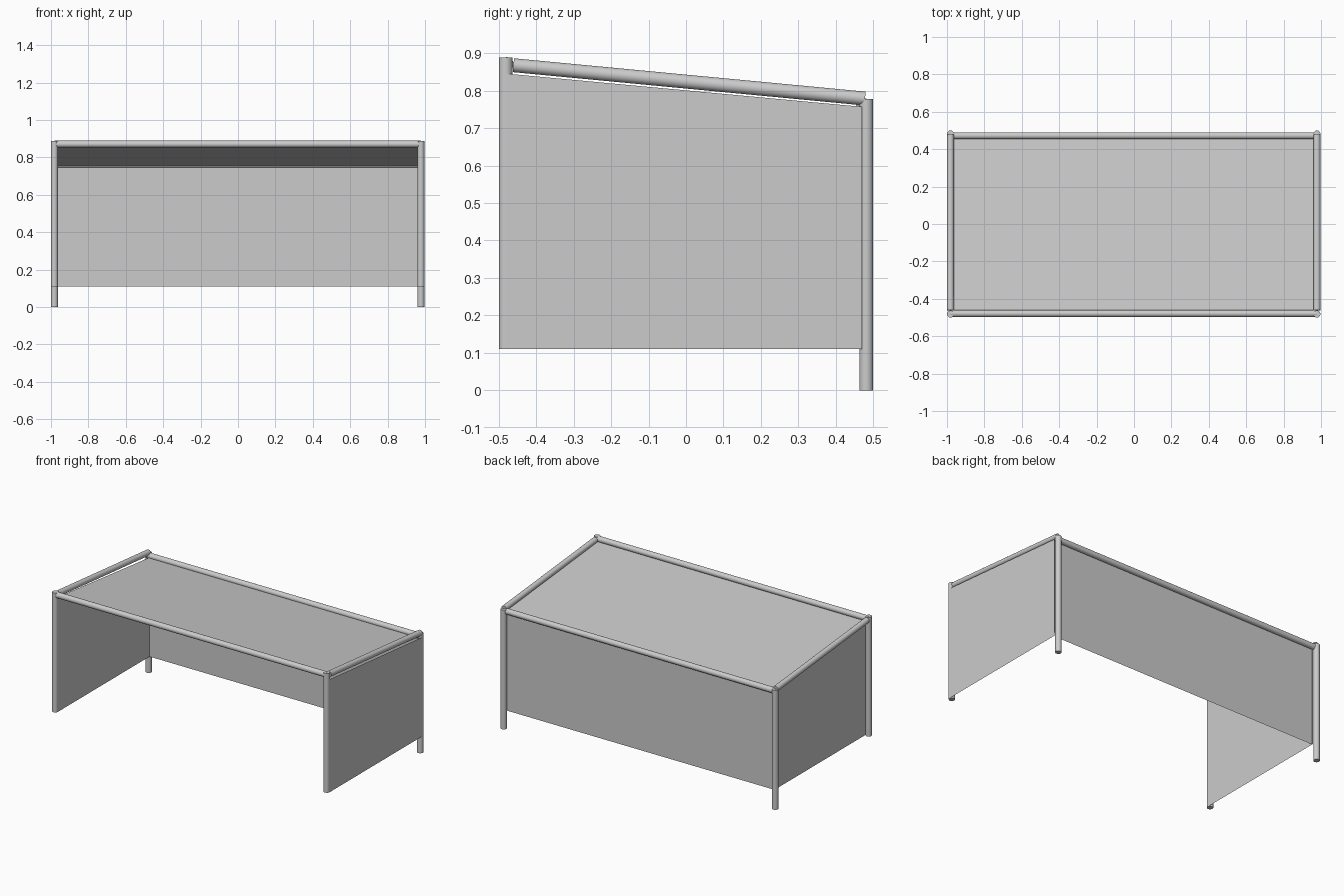
import bpy
import bmesh
from math import radians
from mathutils import Vector

cube = bpy.data.objects.get("Cube")
if cube:
    bpy.data.objects.remove(cube)

grey = bpy.data.materials.new("light_grey")
grey.use_nodes = True
colour = (0.6, 0.6, 0.6, 1)
grey.diffuse_color = colour
grey.node_tree.nodes["Principled BSDF"].inputs["Base Color"].default_value = colour

RADIUS = 0.0185


def finish(name, bm):
    mesh = bpy.data.meshes.new(name)
    bm.to_mesh(mesh)
    bm.free()
    mesh.materials.append(grey)
    obj = bpy.data.objects.new(name, mesh)
    bpy.context.collection.objects.link(obj)
    return obj


def tube(name, start, end):
    """Capped round tube between two points."""
    start, end = Vector(start), Vector(end)
    axis = end - start
    bm = bmesh.new()
    bmesh.ops.create_cone(bm, cap_ends=True, segments=32, radius1=RADIUS,
                          radius2=RADIUS, depth=axis.length)
    obj = finish(name, bm)
    obj.rotation_euler = axis.to_track_quat("Z", "Y").to_euler()
    obj.location = (start + end) / 2
    bpy.ops.object.select_all(action="DESELECT")
    obj.select_set(True)
    bpy.context.view_layer.objects.active = obj
    bpy.ops.object.shade_smooth_by_angle(angle=radians(40))


def sheet(name, corners):
    """Thin flat panel."""
    bm = bmesh.new()
    bm.faces.new([bm.verts.new(c) for c in corners])
    finish(name, bm)


FRONT, BACK = -0.4815, 0.4815
LOW, HIGH_FRONT, HIGH_BACK = 0.11, 0.888, 0.778
RIGHT, LEFT = -0.9815, 0.978
INNER_RIGHT, INNER_BACK = RIGHT + RADIUS, BACK - RADIUS

# Legs and sloping side rails
for side, x in (("right", RIGHT), ("left", LEFT)):
    tube(f"front_leg_{side}", (x, FRONT, LOW), (x, FRONT, HIGH_FRONT))
    tube(f"back_leg_{side}", (x, BACK, 0), (x, BACK, HIGH_BACK))
    tube(f"side_rail_{side}", (x, -0.461, 0.868), (x, 0.478, 0.779))

# Cross rails
tube("front_rail", (RIGHT, -0.479, 0.871), (LEFT, -0.479, 0.871))
tube("back_rail", (RIGHT, 0.472, 0.763), (LEFT, 0.472, 0.763))

# Side panels: flush inside the right legs and outside the left legs
for side, x in (("right", INNER_RIGHT), ("left", LEFT + RADIUS + 0.001)):
    sheet(f"side_panel_{side}", [(x, -0.484, LOW), (x, 0.47, LOW),
                                 (x, 0.47, 0.757), (x, -0.484, 0.846)])

# Back panel and sloping top
sheet("back_panel", [(INNER_RIGHT, INNER_BACK, LOW), (LEFT, INNER_BACK, LOW),
                     (LEFT, INNER_BACK, 0.757), (INNER_RIGHT, INNER_BACK, 0.757)])
sheet("top_panel", [(INNER_RIGHT, -0.47, 0.858), (LEFT, -0.47, 0.858),
                    (LEFT, INNER_BACK, 0.756), (INNER_RIGHT, INNER_BACK, 0.756)])
